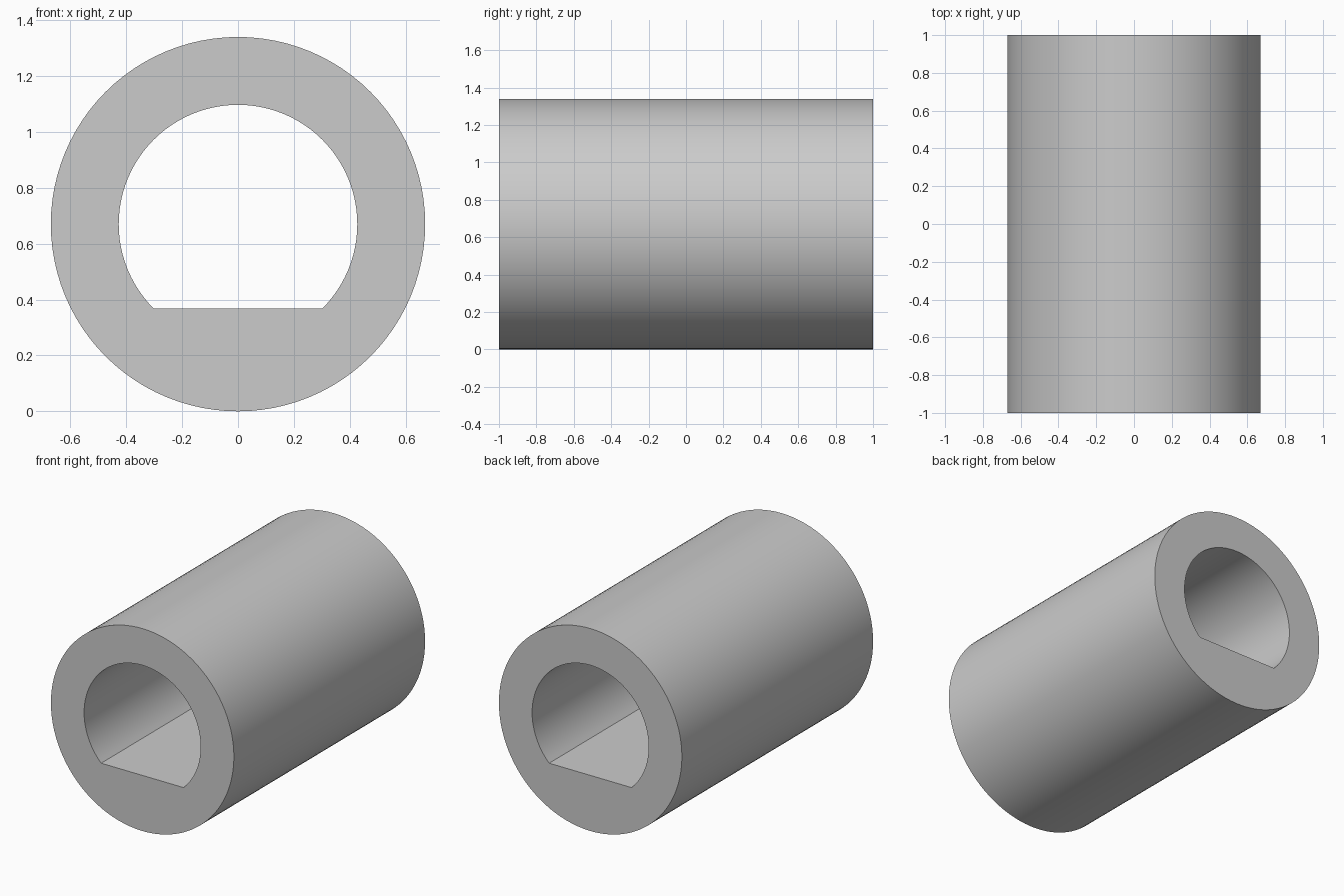
import bpy, bmesh
from math import sin, cos, pi, radians

if "Cube" in bpy.data.objects:
    bpy.data.objects.remove(bpy.data.objects["Cube"], do_unlink=True)

OUTER, BORE, HALF_LENGTH, SEGMENTS = 0.67, 0.427, 1.0, 96
FLAT = BORE * sin(pi / 4)  # distance of the bore's flat below the axis


def bore_radius(angle):
    """Round bore, cut off by a flat at the bottom."""
    drop = -sin(angle)
    return min(BORE, FLAT / drop) if drop > 0.01 else BORE


def ring(bm, radius_at, y):
    angles = [2 * pi * i / SEGMENTS for i in range(SEGMENTS)]
    return [bm.verts.new((radius_at(a) * cos(a), y, OUTER + radius_at(a) * sin(a)))
            for a in angles]


# Sleeve: four rings joined into outer wall, ends and bore
bm = bmesh.new()
rings = [ring(bm, lambda a: OUTER, -HALF_LENGTH),
         ring(bm, lambda a: OUTER, HALF_LENGTH),
         ring(bm, bore_radius, HALF_LENGTH),
         ring(bm, bore_radius, -HALF_LENGTH)]
for a, b in zip(rings, rings[1:] + rings[:1]):
    for i in range(SEGMENTS):
        j = (i + 1) % SEGMENTS
        bm.faces.new((a[i], a[j], b[j], b[i]))
bmesh.ops.recalc_face_normals(bm, faces=bm.faces)

mesh = bpy.data.meshes.new("shaft_sleeve")
bm.to_mesh(mesh)
bm.free()
sleeve = bpy.data.objects.new("shaft_sleeve", mesh)
bpy.context.collection.objects.link(sleeve)

# Plain grey material
grey = bpy.data.materials.new("light_grey")
grey.use_nodes = True
colour = (0.6, 0.6, 0.6, 1)
grey.diffuse_color = colour
grey.node_tree.nodes["Principled BSDF"].inputs["Base Color"].default_value = colour
mesh.materials.append(grey)

# Smooth walls with crisp rims and flat edges
bpy.ops.object.select_all(action="DESELECT")
sleeve.select_set(True)
bpy.context.view_layer.objects.active = sleeve
bpy.ops.object.shade_smooth_by_angle(angle=radians(30))
